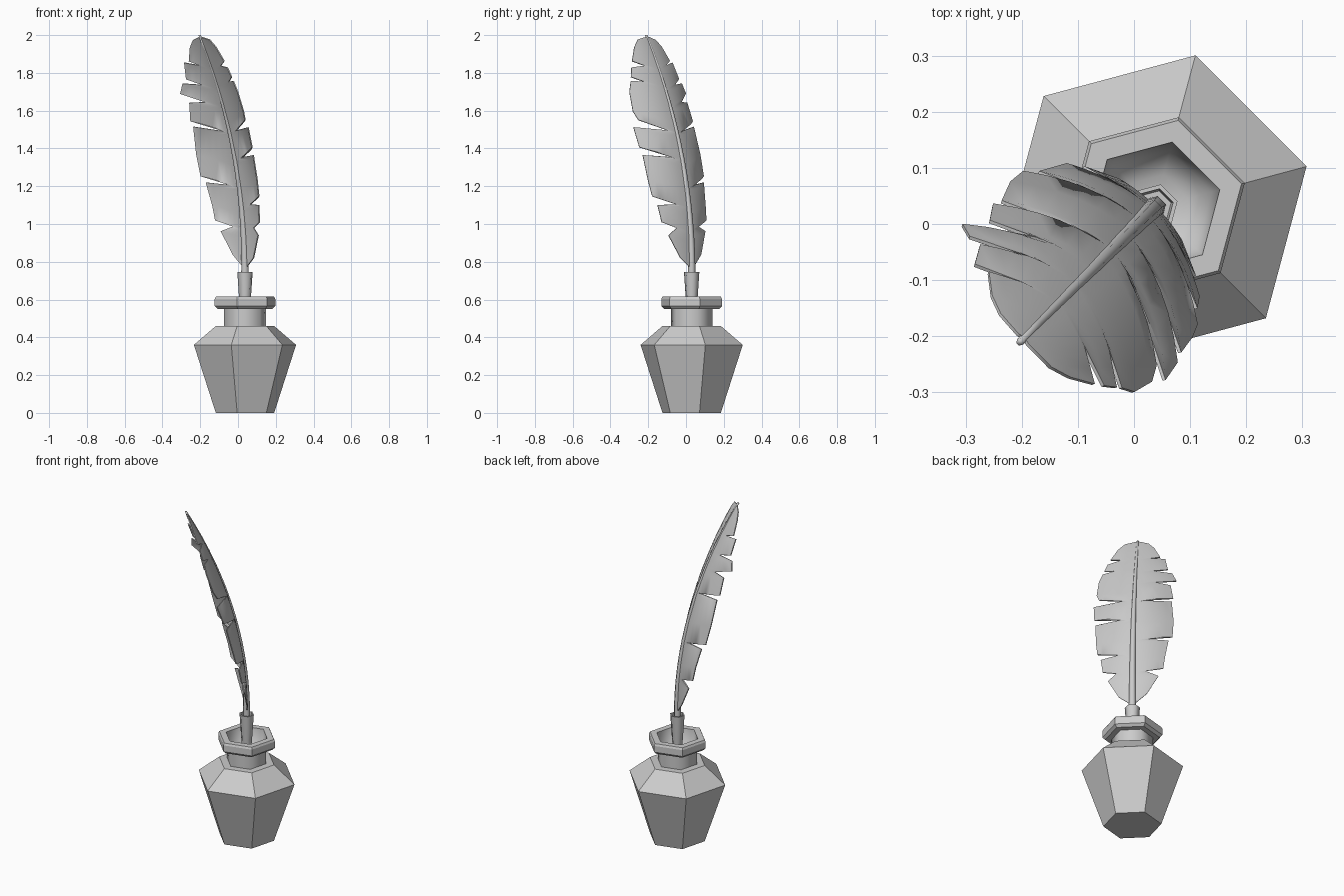
import bpy, bmesh, math
from mathutils import Vector

cube = bpy.data.objects.get("Cube")
if cube:
    bpy.data.objects.remove(cube, do_unlink=True)

GREY = (0.6, 0.6, 0.6, 1.0)
mat = bpy.data.materials.new("plain grey")
mat.use_nodes = True
mat.diffuse_color = GREY
mat.node_tree.nodes["Principled BSDF"].inputs["Base Color"].default_value = GREY

CENTRE = Vector((0.037, 0.03, 0))
SIDE = Vector((-1, 1, 0)).normalized()    # across the feather
LEAN = Vector((-1, -1, 0)).normalized()   # direction the feather bends


def upright(z):
    return CENTRE + Vector((0, 0, z))


def bent(z):
    """Point on the curved feather spine at height z."""
    bend = 0.214 * max(z - 0.75, 0) ** 2.07
    return upright(z) + LEAN * bend


def finish(name, bm):
    mesh = bpy.data.meshes.new(name)
    bm.to_mesh(mesh)
    bm.free()
    mesh.materials.append(mat)
    ob = bpy.data.objects.new(name, mesh)
    bpy.context.collection.objects.link(ob)
    return ob


def loft(name, profile, spine=upright, sides=6, smooth=()):
    """Skin rings of (radius, height) along a spine; smooth lists soft bands."""
    bm = bmesh.new()
    rings = []
    for r, z in profile:
        ring = []
        for i in range(sides):
            a = math.radians(15) + math.tau * i / sides
            ring.append(bm.verts.new(spine(z) + Vector((math.cos(a), math.sin(a), 0)) * r))
        rings.append(ring)
    for band, (low, high) in enumerate(zip(rings, rings[1:])):
        for i in range(sides):
            j = (i + 1) % sides
            f = bm.faces.new((low[i], low[j], high[j], high[i]))
            f.smooth = band in smooth
    bm.faces.new(rings[0][::-1])
    end = bm.faces.new(rings[-1])
    end.smooth = len(profile) - 2 in smooth
    bmesh.ops.recalc_face_normals(bm, faces=bm.faces)
    return finish(name, bm)


# Faceted bottle: body, shoulder, neck, rim, then the hollow inside
loft("ink_bottle", [
    (0.16, 0), (0.28, 0.36), (0.16, 0.46), (0.114, 0.46), (0.114, 0.55),
    (0.15, 0.55), (0.166, 0.565), (0.166, 0.603), (0.16, 0.615),
    (0.12, 0.615), (0.105, 0.5), (0.06, 0.47)], smooth=(3, 9, 10))

# Holder tube standing in the bottle
loft("quill_holder", [
    (0.022, 0.47), (0.032, 0.6), (0.042, 0.745), (0.034, 0.745), (0.03, 0.71)],
    smooth=(0, 1))

# Tapered central shaft
STEPS = 16
loft("feather_shaft",
     [(0.021 - 0.014 * i / STEPS, 0.7 + 1.3 * i / STEPS) for i in range(STEPS + 1)],
     spine=bent, smooth=range(STEPS))


def vane(name, sign, barbs, columns=6):
    """Cupped half of the feather; barbs are (root height, width)."""
    bm = bmesh.new()
    rows = []
    for root, width in barbs:
        row = []
        for c in range(columns + 1):
            w = width * c / columns
            p = bent(root + 0.3 * w) + SIDE * sign * w + LEAN * 1.6 * w * w
            row.append(bm.verts.new(p))
        rows.append(row)
    for a, b in zip(rows, rows[1:]):
        for c in range(columns):
            bm.faces.new((a[c], a[c + 1], b[c + 1], b[c]))
    bmesh.ops.recalc_face_normals(bm, faces=bm.faces)
    ob = finish(name, bm)
    mod = ob.modifiers.new("thickness", "SOLIDIFY")
    mod.thickness = 0.006
    mod.offset = 0
    bpy.ops.object.select_all(action="DESELECT")
    ob.select_set(True)
    bpy.context.view_layer.objects.active = ob
    bpy.ops.object.modifier_apply(modifier=mod.name)
    bpy.ops.object.shade_smooth_by_angle(angle=math.radians(40))


# Two ragged vanes; the narrow rows are the splits
vane("vane_back", 1, [
    (1.985, 0.012), (1.955, 0.06), (1.908, 0.093), (1.824, 0.127),
    (1.818, 0.07), (1.808, 0.154), (1.715, 0.172),
    (1.708, 0.095), (1.685, 0.195), (1.624, 0.22),
    (1.612, 0.11), (1.585, 0.19), (1.482, 0.207),
    (1.477, 0.055), (1.455, 0.2), (1.306, 0.213), (1.19, 0.21),
    (1.185, 0.075), (1.163, 0.19), (1.048, 0.173), (0.97, 0.165),
    (0.965, 0.07), (0.92, 0.14), (0.814, 0.08), (0.765, 0.01)])
vane("vane_front", -1, [
    (1.985, 0.012), (1.955, 0.07), (1.904, 0.107), (1.818, 0.146),
    (1.812, 0.085), (1.78, 0.16), (1.724, 0.178),
    (1.718, 0.12), (1.7, 0.185), (1.638, 0.206), (1.532, 0.215),
    (1.49, 0.2), (1.478, 0.06), (1.443, 0.23), (1.339, 0.223),
    (1.333, 0.07), (1.3, 0.215), (1.173, 0.21), (1.086, 0.2),
    (1.08, 0.08), (1.046, 0.18), (0.96, 0.167),
    (0.952, 0.09), (0.899, 0.137), (0.798, 0.075), (0.765, 0.01)])
